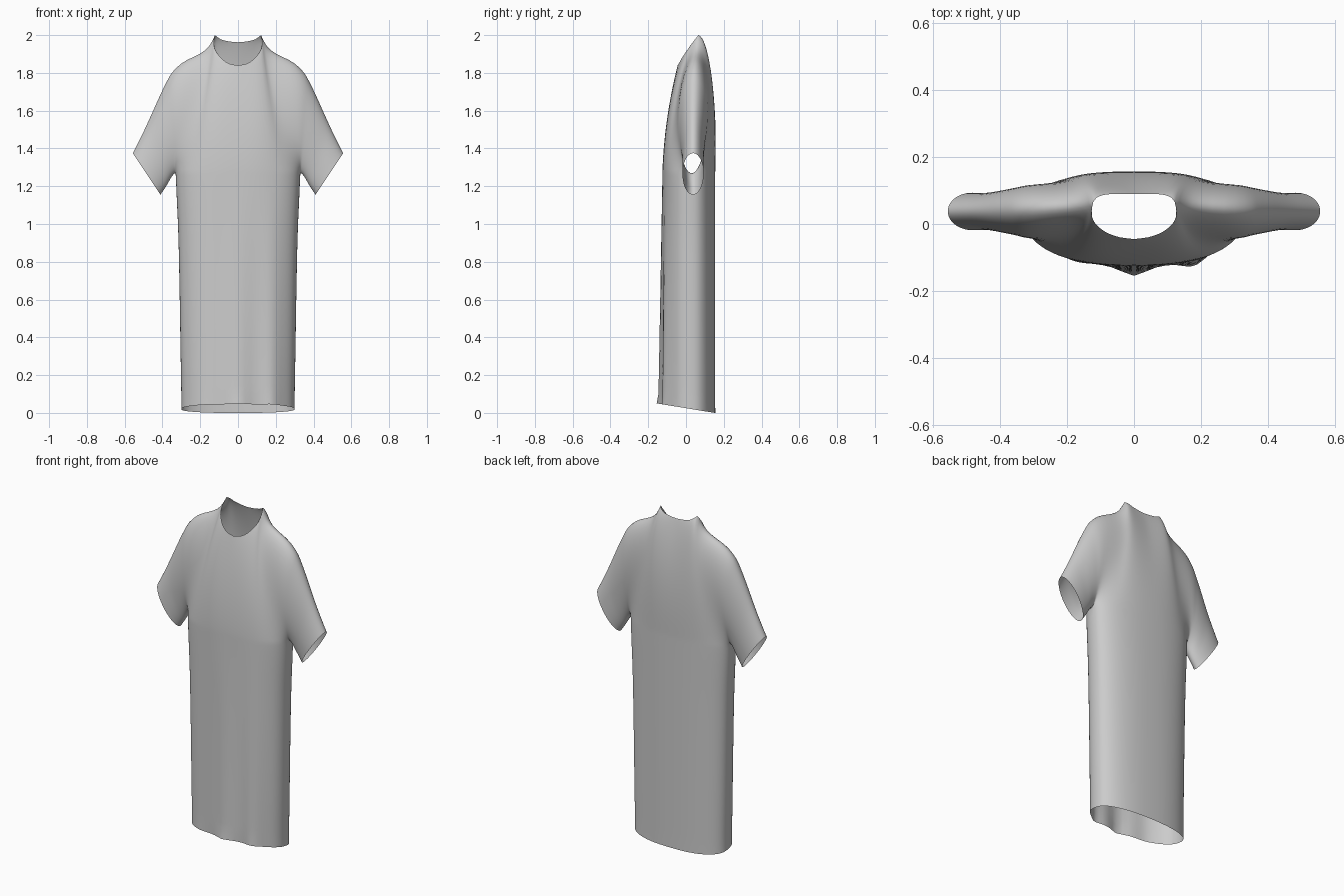
import bpy, bmesh
from math import sin, cos, pi, exp
from mathutils import Vector

if "Cube" in bpy.data.objects:
    bpy.data.objects.remove(bpy.data.objects["Cube"])

NECK, TORSO, SLEEVE = 9, 18, 14      # columns: neck end, armpit, extra sleeve columns
ROWS_BODY, ROWS_UP = 26, 22
ARMPIT_Z, YC = 1.27, 0.03


def lerp(a, b, t):
    return a + (b - a) * t


def along(pts, t):
    """Catmull-Rom point on a control polyline, t in 0..1."""
    n = len(pts) - 1
    i = min(int(t * n), n - 1)
    f = t * n - i
    p = [Vector(pts[max(0, min(n, i + d))]) for d in (-1, 0, 1, 2)]
    return 0.5 * (2 * p[1] + (p[2] - p[0]) * f
                  + (2 * p[0] - 5 * p[1] + 4 * p[2] - p[3]) * f * f
                  + (3 * p[1] - p[0] - 3 * p[2] + p[3]) * f ** 3)


# guide curves for the right half (x, y, z)
NECK_FRONT = [(0, -.045, 1.84), (.05, -.038, 1.85), (.095, -.018, 1.885),
              (.127, .02, 1.94), (.122, .065, 2.0)]
NECK_BACK = [(0, .09, 1.962), (.045, .09, 1.966), (.085, .088, 1.975),
             (.11, .08, 1.99), (.122, .065, 2.0)]
SHOULDER = [(.122, .065, 2.0), (.155, .058, 1.935), (.215, .052, 1.895),
            (.295, .047, 1.86), (.355, .044, 1.80)]
SLEEVE_TOP = [(.355, .044, 1.80), (.405, .042, 1.70), (.45, .04, 1.60),
              (.50, .039, 1.49), (.557, .038, 1.375)]
UNDERARM = [(.33, YC, ARMPIT_Z), (.349, .033, 1.252), (.379, .036, 1.20), (.41, .037, 1.155)]
WIDTH = [(.30, 0, 0), (.305, 0, 0), (.31, 0, 0), (.317, 0, 0), (.33, 0, 0)]


def body_point(k, t, side, front):
    """Point on the body tube, t = 0 hem .. 1 armpit level."""
    th = k / TORSO * pi / 2
    z = t * ARMPIT_Z
    x = along(WIDTH, t).x * sin(th) ** .84
    c = max(0.0, cos(th)) ** .84
    if k == TORSO:
        c = 0.0
    y = YC - .155 * c if front else YC + .125 * c
    if front:                        # hanging folds, fading upward
        sx = x * side
        y -= (1 - t) * c * (.03 * exp(-(sx / .05) ** 2) + .025 * exp(-((sx - .18) / .045) ** 2)
                            + .008 * exp(-((sx + .18) / .05) ** 2))
    z += (1 - t) * .05 * max(0, (.152 - y)) / .305
    return Vector((x, y, z))


def upper_point(k, v, side, front):
    """Point between the armpit line / underarm and the neck / shoulder line."""
    d = -1 if front else 1
    if k <= TORSO:
        f = k / TORSO
        b = body_point(k, 1, side, front)
        if k <= NECK:
            t = along(NECK_FRONT if front else NECK_BACK, k / NECK)
        else:
            t = along(SHOULDER, (k - NECK) / (TORSO - NECK))
        a = lerp(1.4, .5, f ** 4)
        e = lerp(1.0, .5, min(1, k / NECK))
        amp = lerp(.004 if front else .02, .074, f ** 1.5)
        s = v ** lerp(1.5, 1.0, f ** 4)
    else:
        f = (k - TORSO) / SLEEVE
        b, t = along(UNDERARM, f), along(SLEEVE_TOP, f)
        a = e = .5
        amp = lerp(.074, .056, min(1, f * 1.5))
        s = v
    p = b.lerp(t, v)
    p.y = lerp(b.y, t.y, s)
    m = a / (a + e)
    p.y += d * amp * (v ** a * (1 - v) ** e) / (m ** a * (1 - m) ** e)
    return p


def add_grid(bm, fn, cols, rows, side):
    g = []
    for k in range(cols + 1):
        col = []
        for j in range(rows + 1):
            p = fn(k, j)
            col.append(bm.verts.new((p.x * side, p.y, p.z)))
        g.append(col)
    for k in range(cols):
        for j in range(rows):
            bm.faces.new((g[k][j], g[k + 1][j], g[k + 1][j + 1], g[k][j + 1]))


bm = bmesh.new()
for side in (1, -1):
    for front in (True, False):
        # body panel, then yoke and sleeve panel
        add_grid(bm, lambda k, j: body_point(k, j / ROWS_BODY, side, front),
                 TORSO, ROWS_BODY, side)
        add_grid(bm, lambda k, j: upper_point(k, (1 - cos(pi * j / ROWS_UP)) / 2, side, front),
                 TORSO + SLEEVE, ROWS_UP, side)

# sew the panels and relax the cloth, keeping the open edges
bmesh.ops.remove_doubles(bm, verts=bm.verts, dist=.0004)
inner = [v for v in bm.verts if not v.is_boundary]
for _ in range(4):
    bmesh.ops.smooth_vert(bm, verts=inner, factor=.4,
                          use_axis_x=True, use_axis_y=True, use_axis_z=True)
bmesh.ops.recalc_face_normals(bm, faces=bm.faces)

mesh = bpy.data.meshes.new("long_shirt")
bm.to_mesh(mesh)
bm.free()
mesh.shade_smooth()
shirt = bpy.data.objects.new("long_shirt", mesh)
bpy.context.collection.objects.link(shirt)
